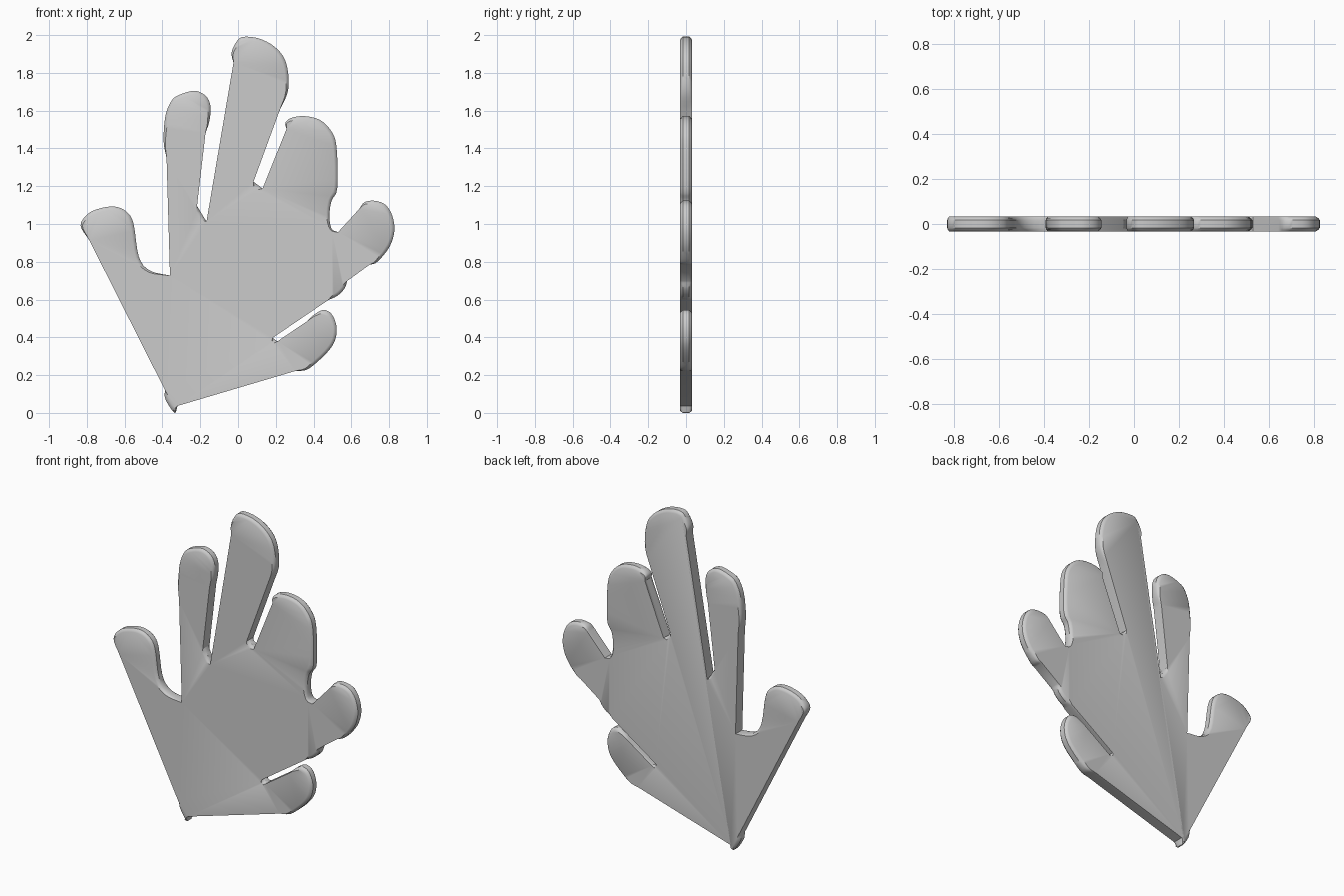
import bpy, bmesh, math
from mathutils import Vector

if "Cube" in bpy.data.objects:
    bpy.data.objects.remove(bpy.data.objects["Cube"])

# Rounded parts of the outline (x, z), clockwise seen from the front.
# Straight cuts join the end of each part to the start of the next.
wrist = [(-.32, .045), (-.336, .008), (-.384, .08), (-.387, .13)]
thumb = [(-.786, .92), (-.833, 1.0), (-.796, 1.06), (-.733, 1.09), (-.653, 1.1), (-.59, 1.073),
         (-.553, 1.01), (-.525, .835), (-.468, .762), (-.36, .735)]
first = [(-.378, 1.357), (-.394, 1.449), (-.384, 1.581), (-.352, 1.66), (-.31, 1.692),
         (-.23, 1.713), (-.172, 1.687), (-.146, 1.634), (-.151, 1.555), (-.172, 1.49)]
gap_a = [(-.217, 1.104), (-.167, 1.02)]
middle = [(-.024, 1.862), (-.034, 1.915), (-.008, 1.973), (.029, 1.999), (.114, 1.989),
          (.193, 1.947), (.246, 1.883), (.267, 1.793), (.262, 1.703), (.22, 1.608)]
gap_b = [(.082, 1.232), (.13, 1.195)]
third = [(.257, 1.512), (.251, 1.544), (.283, 1.57), (.352, 1.579), (.431, 1.56), (.489, 1.507),
         (.521, 1.422), (.526, 1.2), (.495, 1.131), (.484, 1.051), (.495, .983), (.53, .965)]
fourth = [(.643, 1.089), (.669, 1.123), (.722, 1.131), (.78, 1.11), (.817, 1.051),
          (.828, .972), (.802, .887), (.738, .808), (.696, .792)]
bump = [(.579, .707), (.563, .665), (.526, .628), (.479, .606)]
gap_c = [(.183, .405), (.209, .387)]
fifth = [(.368, .495), (.405, .53), (.452, .553), (.495, .532), (.521, .469),
         (.516, .4), (.484, .342), (.42, .278), (.362, .236), (.304, .23)]
parts = [wrist, thumb, first, gap_a, middle, gap_b, third, fourth, bump, gap_c, fifth]


def smooth(points, steps=4):
    """Catmull-Rom curve through the points."""
    p = [Vector(q) for q in points]
    p = [2 * p[0] - p[1]] + p + [2 * p[-1] - p[-2]]
    out = []
    for a, b, c, d in zip(p, p[1:], p[2:], p[3:]):
        for k in range(steps):
            t = k / steps
            out.append(.5 * (2 * b + (c - a) * t + (2 * a - 5 * b + 4 * c - d) * t * t
                             + (3 * b - a - 3 * c + d) * t ** 3))
    return out + [p[-2]]


# Outline with an inward shift that fades out where the straight cuts begin
outline = []
for part in parts:
    pts = smooth(part)
    for i, p in enumerate(pts):
        tangent = (pts[min(i + 1, len(pts) - 1)] - pts[max(i - 1, 0)]).normalized()
        weight = min(1, 1.6 * math.sin(math.pi * i / (len(pts) - 1)))
        outline.append((p, Vector((tangent.y, -tangent.x)) * weight))

# Stack of rings gives the flat hand with softened rims on the curves
bm = bmesh.new()
rings = []
for y, inset in [(-.033, .018), (-.026, .007), (-.017, 0), (.017, 0), (.026, .007), (.033, .018)]:
    rings.append([bm.verts.new((p.x + n.x * inset, y, p.y + n.y * inset)) for p, n in outline])
count = len(outline)
for r, s in zip(rings, rings[1:]):
    for i in range(count):
        j = (i + 1) % count
        bm.faces.new((r[i], r[j], s[j], s[i]))
bm.faces.new(rings[0])
bm.faces.new(rings[-1])
bmesh.ops.recalc_face_normals(bm, faces=bm.faces)
bmesh.ops.triangulate(bm, faces=[f for f in bm.faces if len(f.verts) > 4])

low = min(v.co.z for v in bm.verts)
for v in bm.verts:
    v.co.z -= low

mesh = bpy.data.meshes.new("flat_hand")
bm.to_mesh(mesh)
bm.free()
hand = bpy.data.objects.new("flat_hand", mesh)
bpy.context.collection.objects.link(hand)
bpy.context.view_layer.objects.active = hand
hand.select_set(True)
bpy.ops.object.shade_smooth_by_angle(angle=math.radians(35))
